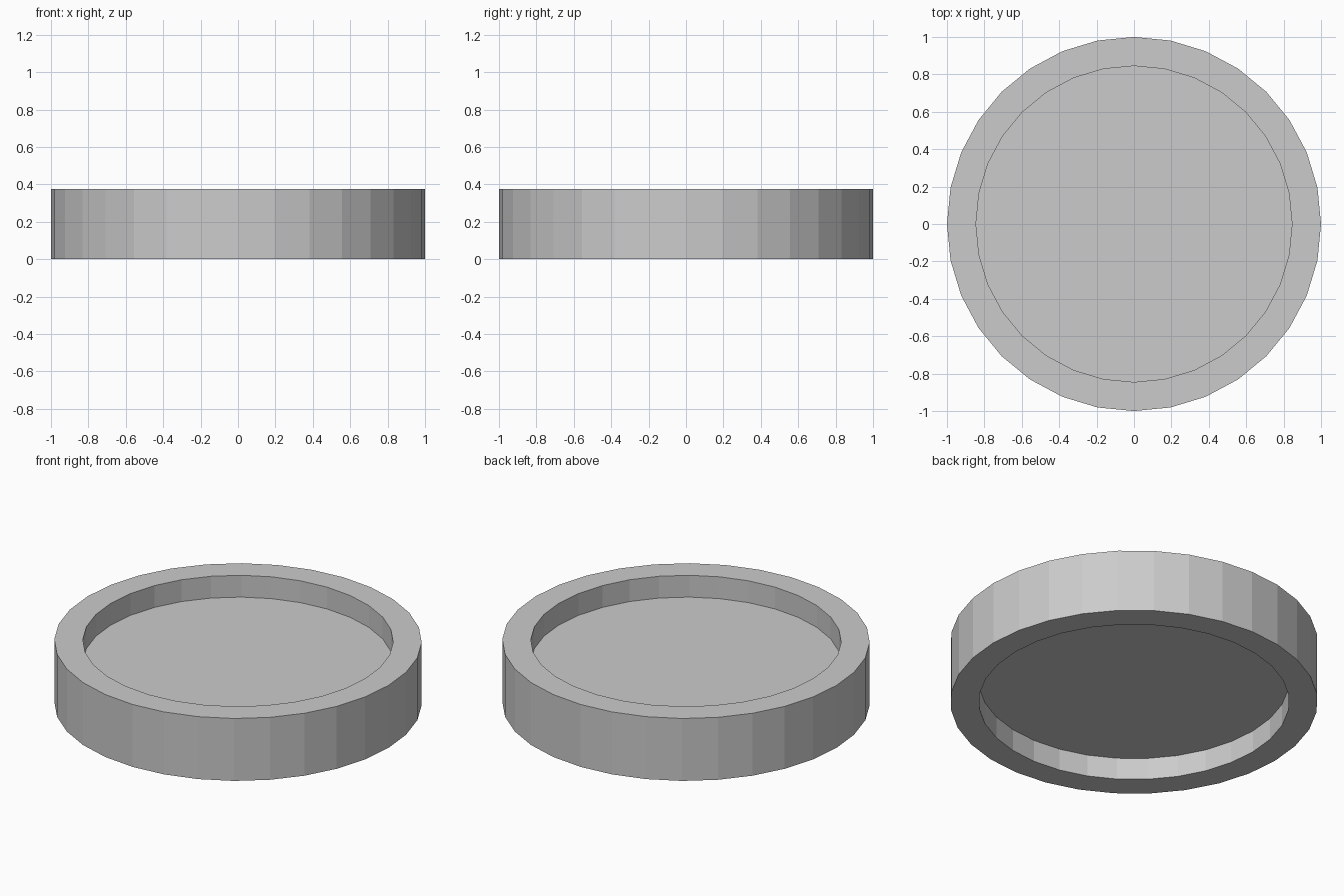
import bpy, bmesh
from math import cos, sin, pi

if "Cube" in bpy.data.objects:
    bpy.data.objects.remove(bpy.data.objects["Cube"])

SIDES = 32
OUTER, INNER = 1.0, 0.845
HEIGHT, RECESS = 0.375, 0.131

# Half cross-section, from the underside recess round to the top recess
profile = [(INNER, RECESS), (INNER, 0), (OUTER, 0),
           (OUTER, HEIGHT), (INNER, HEIGHT), (INNER, HEIGHT - RECESS)]

bm = bmesh.new()
rings = [[bm.verts.new((r * cos(2 * pi * i / SIDES), r * sin(2 * pi * i / SIDES), z))
          for i in range(SIDES)] for r, z in profile]

# Rim walls
for a, b in zip(rings, rings[1:]):
    for i in range(SIDES):
        j = (i + 1) % SIDES
        bm.faces.new((a[i], a[j], b[j], b[i]))

# Recessed plates, below and above
bm.faces.new(rings[0][::-1])
bm.faces.new(rings[-1])
bmesh.ops.recalc_face_normals(bm, faces=bm.faces)

mesh = bpy.data.meshes.new("recessed_disc")
bm.to_mesh(mesh)
bm.free()
bpy.context.collection.objects.link(bpy.data.objects.new("recessed_disc", mesh))
